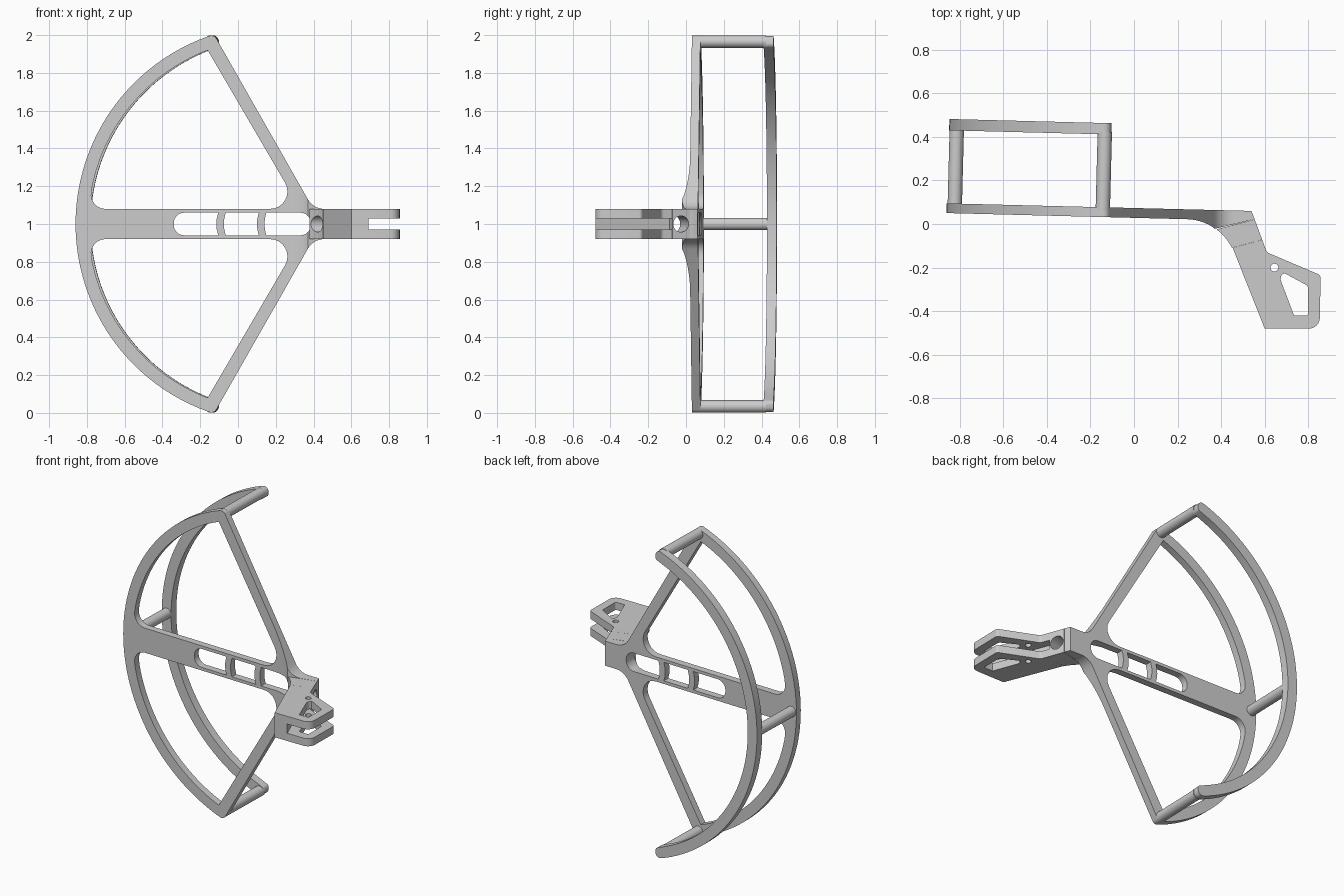
import bpy, bmesh, math
from mathutils import Vector, Matrix

if "Cube" in bpy.data.objects:
    bpy.data.objects.remove(bpy.data.objects["Cube"], do_unlink=True)

grey = bpy.data.materials.new("plain_grey")
grey.use_nodes = True
colour = (0.6, 0.6, 0.6, 1)
grey.diffuse_color = colour
grey.node_tree.nodes["Principled BSDF"].inputs["Base Color"].default_value = colour

CX, R_OUT, R_IN = 0.194, 1.054, 0.986    # centre and radii of the curved rim
COS, SIN = math.cos(0.257), math.sin(0.257)   # direction of the bore

# Frames that map outline (a, b) and depth to the model
FLAT = Matrix()
UPRIGHT = Matrix(((1, 0, 0, 0), (0, 0, 1, 0), (0, 1, 0, 1), (0, 0, 0, 1)))
LEANING = Matrix.Rotation(-0.026, 4, "Z") @ UPRIGHT
BORE = Matrix(((SIN, 0, COS, 0), (-COS, 0, SIN, 0), (0, 1, 0, 1), (0, 0, 0, 1)))


def rounded(points, steps=8):
    """Round each corner given as (a, b, radius); leave plain (a, b) sharp."""
    out = []
    for i, pt in enumerate(points):
        p = Vector(pt[:2])
        if len(pt) == 2:
            out.append(p)
            continue
        u = (Vector(points[i - 1][:2]) - p).normalized()
        v = (Vector(points[(i + 1) % len(points)][:2]) - p).normalized()
        half = u.angle(v) / 2
        centre = p + (u + v).normalized() * pt[2] / math.sin(half)
        reach = pt[2] / math.tan(half)
        s, e = p + u * reach - centre, p + v * reach - centre
        turn = math.atan2(s.x * e.y - s.y * e.x, s.dot(e))
        for k in range(steps + 1):
            out.append(centre + Matrix.Rotation(turn * k / steps, 2) @ s)
    return out


def arc(radius, z0, z1, steps):
    """Points of the rim between two heights above or below its middle."""
    a0, a1 = math.asin(z0 / radius), math.asin(z1 / radius)
    angles = [a0 + (a1 - a0) * k / steps for k in range(steps + 1)]
    return [(CX - radius * math.cos(a), radius * math.sin(a)) for a in angles]


def flip(points):
    return [(p[0], -p[1], *p[2:]) for p in reversed(points)]


def circle(x, y, r, n=32):
    return [(x + r * math.cos(math.tau * k / n), y + r * math.sin(math.tau * k / n)) for k in range(n)]


def depth_at(curve, a):
    for p, q in zip(curve, curve[1:]):
        if a <= q[0]:
            return p[1] + (q[1] - p[1]) * (a - p[0]) / (q[0] - p[0])
    return curve[-1][1]


def slab(name, outlines, near, far, frame):
    """Fill outlines (inner ones are holes) and thicken them between two depth curves."""
    bm = bmesh.new()
    for outline in outlines:
        verts = [bm.verts.new((p.x, p.y, 0)) for p in rounded(outline)]
        for i, v in enumerate(verts):
            bm.edges.new((verts[i - 1], v))
    bmesh.ops.triangle_fill(bm, use_beauty=True, edges=bm.edges[:], normal=(0, 0, 1))
    for a, _ in near + far:
        bmesh.ops.bisect_plane(bm, geom=bm.verts[:] + bm.edges[:] + bm.faces[:], dist=1e-5,
                               plane_co=(a, 0, 0), plane_no=(1, 0, 0))
    raised = bmesh.ops.extrude_face_region(bm, geom=bm.faces[:])["geom"]
    raised = {v for v in raised if isinstance(v, bmesh.types.BMVert)}
    for v in bm.verts:
        v.co.z = depth_at(far if v in raised else near, v.co.x)
    bm.transform(frame)
    bmesh.ops.recalc_face_normals(bm, faces=bm.faces[:])
    if bm.calc_volume(signed=True) < 0:
        bmesh.ops.reverse_faces(bm, faces=bm.faces[:])
    mesh = bpy.data.meshes.new(name)
    bm.to_mesh(mesh)
    bm.free()
    mesh.materials.append(grey)
    obj = bpy.data.objects.new(name, mesh)
    bpy.context.collection.objects.link(obj)
    return obj


def bow(x):
    """Bowed edge of a bar in the slot."""
    return [(x + 2.8 * z * z, z) for z in (-0.06, -0.03, 0, 0.03, 0.06)]


def along_bore(points):
    return [(p[0] * SIN - p[1] * COS, p[0] * COS + p[1] * SIN) for p in points]


# Front surface seen from above: flat plate sweeping into the slanted web
sweep = [tuple(p) for p in rounded([(-0.95, 0.0525), (0.4, 0.018, 0.24), (0.6, -0.48)], 14)]

# Front plate: fan outline, two large openings and a slot divided by bowed bars
upper = [(0.553, 0.08), (0.399, 0.08, 0.1), (-0.127, 1.004, 0.03)]
fan = upper + arc(R_OUT, 0.99, -0.99, 64) + flip(upper)
opening = [(CX - R_IN + 0.003, 0.08, 0.075), (0.33, 0.08, 0.092)] + arc(R_IN, 0.92, 0.2, 28)
slots = [
    [(-0.34, 0.06, 0.055), (-0.34, -0.06, 0.055)] + bow(-0.115),
    bow(-0.075)[::-1] + bow(0.1),
    bow(0.14)[::-1] + [(0.385, -0.06, 0.055), (0.385, 0.06, 0.055)]]
plate_front = [p for p in sweep if p[0] < 0.368] + [(0.371, -0.022), (0.554, 0.022)]
plate_back = [(-0.95, 0.097), (0.54, 0.06), (0.554, 0.022)]
parts = [slab("front_plate", [fan, opening, flip(opening)] + slots, plate_front, plate_back, UPRIGHT)]

# Slanted web with the round bore through it
web = [(0.12, -0.08), (0.22, -0.08), (0.22, 0.08), (0.12, 0.08)]
parts.append(slab("bored_web", [web, circle(0.171, 0, 0.043)], along_bore(sweep),
                  along_bore([(0.54, 0.06), (0.61, -0.13)]), BORE))

# Fork: two prongs with window and pin hole, joined by a spine
prong = [(0.453, -0.109), (0.6, -0.48), (0.853, -0.48, 0.05), (0.857, -0.235, 0.02),
         (0.61, -0.13, 0.03), (0.589, -0.073)]
window = [(0.665, -0.235, 0.03), (0.735, -0.42), (0.8, -0.42, 0.01), (0.8, -0.285, 0.02), (0.69, -0.225, 0.02)]
pin_hole = circle(0.645, -0.2, 0.018, 20)
for name, low, high in (("lower_prong", 0.92, 0.97), ("upper_prong", 1.03, 1.08)):
    parts.append(slab(name, [prong, window, pin_hole], [(0, low)], [(0, high)], FLAT))
spine = [(0.453, -0.109), (0.6, -0.48), (0.69, -0.48), (0.535, -0.087)]
parts.append(slab("fork_spine", [spine], [(0, 0.97)], [(0, 1.03)], FLAT))

# Rear rim and the three posts that carry it
band = [(-0.113, 0.94, 0.025), (-0.122, 1.004, 0.03)]
rim = band + arc(R_OUT, 0.99, -0.99, 64) + flip(band) + arc(R_IN, -0.92, 0.92, 64)
parts.append(slab("rear_rim", [rim], [(0, 0.408)], [(0, 0.46)], LEANING))
for name, x, z in (("middle_post", -0.825, 0), ("upper_post", -0.145, 0.966), ("lower_post", -0.145, -0.966)):
    parts.append(slab(name, [circle(x, z, 0.033)], [(0, 0.06)], [(0, 0.42)], LEANING))

# Smooth curves, keep crisp edges
bpy.ops.object.select_all(action="DESELECT")
for obj in parts:
    obj.select_set(True)
bpy.context.view_layer.objects.active = parts[0]
bpy.ops.object.shade_smooth_by_angle(angle=math.radians(30))
